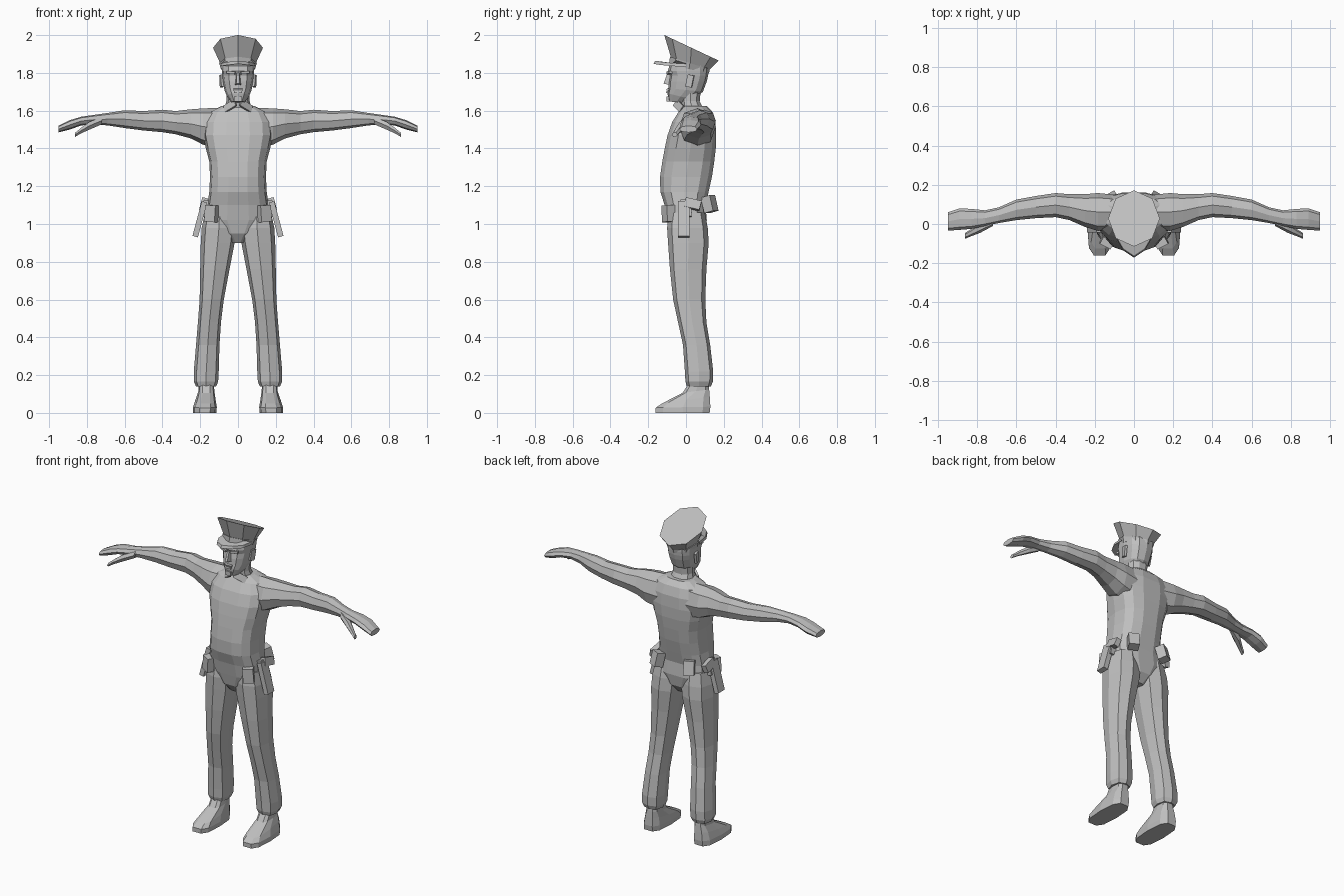
import bpy, bmesh, math
from mathutils import Matrix, Euler, Vector

cloth = bpy.data.materials.new("plain_grey")
cloth.diffuse_color = (0.52, 0.52, 0.52, 1)


def finish(name, bm, mirror):
    bmesh.ops.recalc_face_normals(bm, faces=bm.faces)
    me = bpy.data.meshes.new(name)
    bm.to_mesh(me)
    bm.free()
    me.materials.append(cloth)
    ob = bpy.data.objects.new(name, me)
    bpy.context.collection.objects.link(ob)
    if mirror:
        ob.modifiers.new("mirror", 'MIRROR').use_mirror_merge = False
    return ob


def loft(name, rings, mirror=False):
    """Skin a list of equal-length point rings and cap both ends."""
    bm = bmesh.new()
    vs = [[bm.verts.new(p) for p in r] for r in rings]
    n = len(vs[0])
    for a, b in zip(vs, vs[1:]):
        for i in range(n):
            j = (i + 1) % n
            bm.faces.new((a[i], a[j], b[j], b[i]))
    bm.faces.new(vs[0])
    bm.faces.new(vs[-1])
    return finish(name, bm, mirror)


def oval(n, power, turn=0.0):
    """Unit rounded-box outline."""
    out = []
    for i in range(n):
        a = 2 * math.pi * (i + turn) / n
        c, s = math.cos(a), math.sin(a)
        out.append((math.copysign(abs(c) ** power, c), math.copysign(abs(s) ** power, s)))
    return out


def level(z, x0, x1, y0, y1, n=12, power=0.8, tilt=0.0, turn=0.0):
    """Horizontal ring, tilt is the rise in z per unit of y."""
    cx, cy, rx, ry = (x0 + x1) / 2, (y0 + y1) / 2, (x1 - x0) / 2, (y1 - y0) / 2
    return [(cx + rx * c, cy + ry * s, z + tilt * ry * s) for c, s in oval(n, power, turn)]


def upright(x, y0, y1, z0, z1, n=8, power=0.85):
    """Ring across the arm, in the yz plane."""
    cy, cz, ry, rz = (y0 + y1) / 2, (z0 + z1) / 2, (y1 - y0) / 2, (z1 - z0) / 2
    return [(x, cy + ry * c, cz + rz * s) for c, s in oval(n, power)]


def box(name, at, size, rot=(0, 0, 0), mirror=True):
    bm = bmesh.new()
    m = Matrix.LocRotScale(Vector(at), Euler([math.radians(r) for r in rot]), Vector(size))
    bmesh.ops.create_cube(bm, size=1, matrix=m)
    return finish(name, bm, mirror)


# Torso from crotch to shoulders: z, half width, front y, back y
torso = [(0.90, 0.035, -0.05, 0.06), (0.95, 0.10, -0.085, 0.10), (1.02, 0.17, -0.10, 0.112),
         (1.10, 0.163, -0.115, 0.105), (1.17, 0.152, -0.138, 0.122), (1.25, 0.148, -0.14, 0.14),
         (1.33, 0.152, -0.128, 0.152), (1.40, 0.17, -0.115, 0.16), (1.47, 0.185, -0.10, 0.162),
         (1.54, 0.18, -0.075, 0.158), (1.595, 0.15, -0.04, 0.14), (1.625, 0.085, -0.02, 0.11)]
loft("torso", [level(z, -w, w, f, b, 14, 0.72) for z, w, f, b in torso])

# Trouser legs: z, inner x, outer x, front y, back y
leg = [(1.06, 0.02, 0.175, -0.09, 0.10), (0.98, 0.01, 0.192, -0.10, 0.115), (0.90, 0.018, 0.197, -0.095, 0.12),
       (0.76, 0.045, 0.2, -0.085, 0.108), (0.60, 0.075, 0.203, -0.068, 0.102), (0.48, 0.09, 0.212, -0.042, 0.108),
       (0.36, 0.098, 0.222, -0.016, 0.128), (0.22, 0.102, 0.234, -0.006, 0.144), (0.165, 0.105, 0.234, -0.003, 0.142),
       (0.14, 0.116, 0.222, 0.005, 0.132)]
loft("trouser_leg", [level(z, a, b, f, k, 8, 0.75) for z, a, b, f, k in leg], True)

# Shoes: ankle ring widening down into a long sole
shoe = [(0.16, 0.128, 0.208, 0.015, 0.12, 0), (0.115, 0.125, 0.21, -0.02, 0.125, 0.12),
        (0.068, 0.118, 0.226, -0.13, 0.13, 0.14), (0.03, 0.112, 0.238, -0.165, 0.134, 0.02),
        (0.0, 0.115, 0.238, -0.165, 0.13, 0)]
loft("shoe", [level(z, a, b, f, k, 10, 0.65, t) for z, a, b, f, k, t in shoe], True)

# Arms, wrists and flat hands: x, front y, back y, bottom z, top z
arm = [(0.10, -0.03, 0.15, 1.40, 1.615), (0.185, -0.035, 0.158, 1.42, 1.612), (0.25, -0.015, 0.152, 1.453, 1.607),
       (0.33, 0.02, 0.152, 1.475, 1.598), (0.40, 0.035, 0.158, 1.486, 1.605), (0.50, 0.03, 0.143, 1.495, 1.598),
       (0.60, 0.02, 0.125, 1.508, 1.602), (0.69, 0.005, 0.085, 1.522, 1.588), (0.76, -0.01, 0.07, 1.527, 1.578),
       (0.83, -0.025, 0.077, 1.522, 1.568), (0.89, -0.03, 0.08, 1.50, 1.55), (0.95, -0.034, 0.06, 1.485, 1.52)]
loft("arm_and_hand", [upright(*r) for r in arm], True)
thumb = [(0.72, -0.01, 0.03, 1.525, 1.57), (0.785, -0.045, 0.01, 1.497, 1.545),
         (0.83, -0.062, -0.025, 1.478, 1.512), (0.862, -0.075, -0.045, 1.46, 1.485)]
loft("thumb", [upright(*r, 6, 1) for r in thumb], True)

# Neck and open collar
loft("neck", [level(1.58, -0.08, 0.08, -0.025, 0.11, 10, 0.9), level(1.65, -0.062, 0.062, -0.03, 0.075, 10, 0.9),
              level(1.76, -0.062, 0.062, -0.03, 0.085, 10, 0.9)])
for side in (-1, 1):
    box("collar_flap", (side * 0.042, -0.038, 1.625), (0.075, 0.012, 0.04), (-20, side * 28, side * 30), False)

# Head: z, half width, front y, back y, tilt
head = [(1.645, 0.035, -0.092, -0.01, -0.1), (1.675, 0.058, -0.098, 0.04, -0.25), (1.71, 0.072, -0.094, 0.09, -0.1),
        (1.755, 0.08, -0.092, 0.11, 0), (1.785, 0.084, -0.086, 0.117, 0), (1.81, 0.086, -0.096, 0.12, 0),
        (1.85, 0.086, -0.085, 0.12, 0)]
loft("head", [level(z, -w, w, f, b, 12, 0.8, t) for z, w, f, b, t in head])

# Face details
loft("nose", [[(-0.018, -0.08, 1.735), (0.018, -0.08, 1.735), (0.008, -0.119, 1.743), (-0.008, -0.119, 1.743)],
              [(-0.009, -0.08, 1.80), (0.009, -0.08, 1.80), (0.006, -0.098, 1.80), (-0.006, -0.098, 1.80)]])
box("brow", (0.036, -0.087, 1.802), (0.045, 0.02, 0.014), (0, -6, 16))
box("upper_lip", (0, -0.096, 1.712), (0.05, 0.014, 0.01), (15, 0, 0), False)
box("lower_lip", (0, -0.097, 1.698), (0.042, 0.014, 0.01), (-10, 0, 0), False)
box("chin", (0, -0.093, 1.662), (0.04, 0.018, 0.026), (0, 0, 0), False)
box("ear", (0.087, 0.02, 1.757), (0.014, 0.034, 0.065), (-12, 0, -14))

# Cap: band, flared crown with slanted octagonal top, and visor
loft("cap_band", [level(1.82, -0.09, 0.09, -0.09, 0.122, 8, 1, -0.2), level(1.852, -0.1, 0.1, -0.085, 0.126, 8, 1, -0.32)])
loft("cap_crown", [level(1.85, -0.094, 0.094, -0.08, 0.125, 8, 1, -0.32),
                   level(1.933, -0.132, 0.132, -0.115, 0.172, 8, 1, -0.47)])
visor = [(0.096, 0.0, 1.832), (0.09, -0.075, 1.836), (0.055, -0.135, 1.842), (0, -0.172, 1.848)]
visor += [(-x, y, z) for x, y, z in visor[-2::-1]] + [(-0.05, -0.03, 1.868), (0.05, -0.03, 1.868)]
loft("cap_visor", [visor, [(x * 0.97, y * 0.95, z + 0.016) for x, y, z in visor]])

# Belt gear on both hips
box("holster", (0.202, -0.012, 1.025), (0.03, 0.062, 0.19), (0, -15, 0))
box("holster_grip", (0.182, 0.035, 1.105), (0.032, 0.085, 0.05), (-14, -15, 0))
box("holster_hanger", (0.165, 0.0, 1.08), (0.05, 0.06, 0.09), (0, -12, 0))
box("front_pouch", (0.138, -0.092, 1.055), (0.062, 0.05, 0.088), (0, -4, 28))
box("back_pouch", (0.11, 0.125, 1.105), (0.062, 0.055, 0.085), (14, 0, -28))
